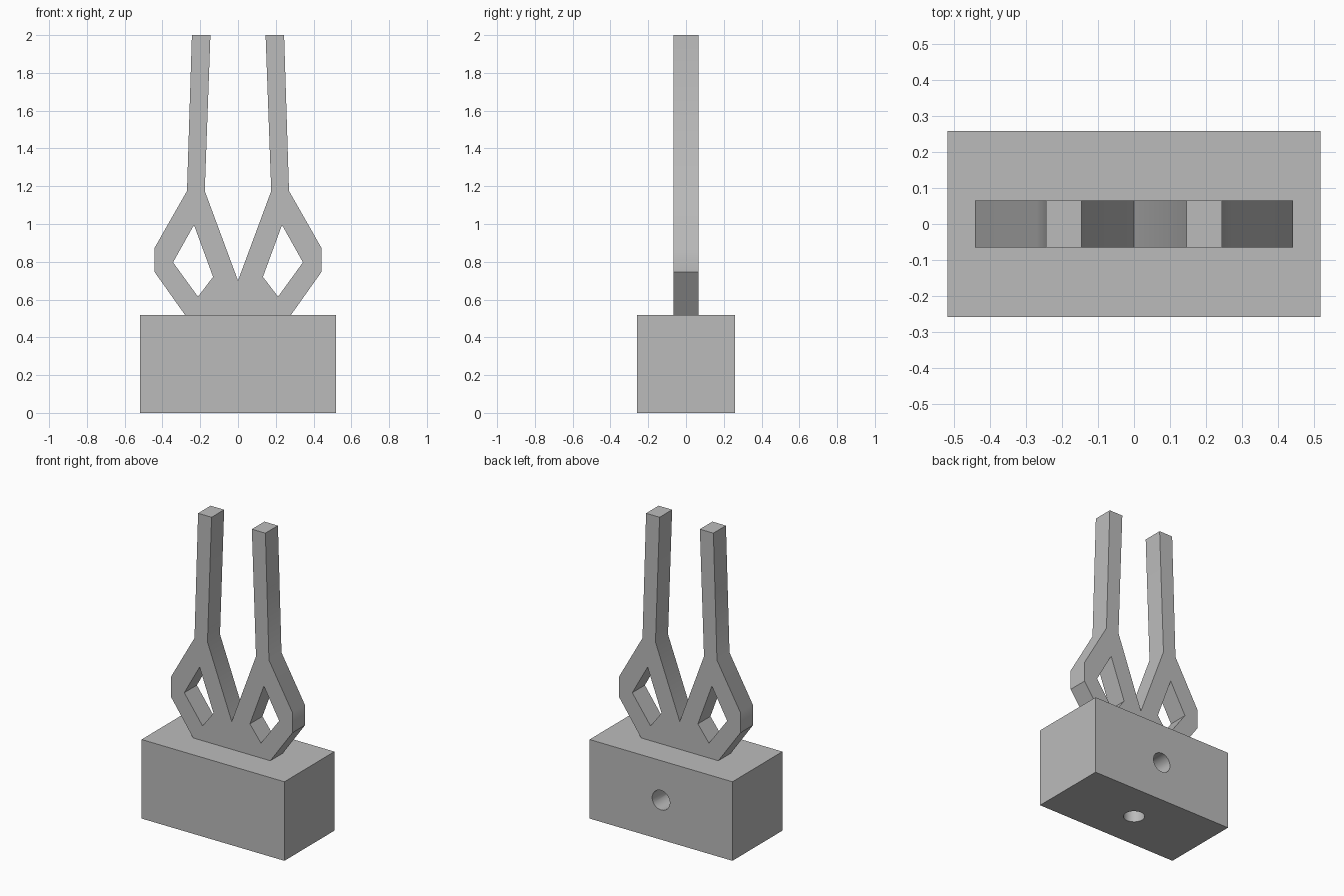
import bpy
import math

if "Cube" in bpy.data.objects:
    bpy.data.objects.remove(bpy.data.objects["Cube"], do_unlink=True)

W, D, H = 1.036, 0.518, 0.518      # base block size
HOLE_R = 0.064                     # air channel radius
FINGER_HALF = 0.065                # half thickness of the fingers

grey = bpy.data.materials.new("plain_grey")
grey.use_nodes = True
colour = (0.5, 0.5, 0.5, 1.0)
grey.diffuse_color = colour
grey.node_tree.nodes["Principled BSDF"].inputs["Base Color"].default_value = colour


def activate(obj):
    bpy.ops.object.select_all(action='DESELECT')
    obj.select_set(True)
    bpy.context.view_layer.objects.active = obj


def finish(obj, angle):
    obj.data.materials.clear()
    obj.data.materials.append(grey)
    activate(obj)
    bpy.ops.object.shade_smooth_by_angle(angle=math.radians(angle))


def drill(target, location, rotation, depth):
    """Cut a round hole into the target."""
    bpy.ops.mesh.primitive_cylinder_add(vertices=48, radius=HOLE_R, depth=depth,
                                        location=location, rotation=rotation)
    cutter = bpy.context.object
    cutter.hide_render = True
    cut = target.modifiers.new("drill", 'BOOLEAN')
    cut.operation = 'DIFFERENCE'
    cut.solver = 'EXACT'
    cut.object = cutter
    activate(target)
    bpy.ops.object.modifier_apply(modifier=cut.name)
    bpy.data.objects.remove(cutter, do_unlink=True)


# Base block with a channel entering from the back and from below
bpy.ops.mesh.primitive_cube_add(size=1, location=(0, 0, H / 2))
block = bpy.context.object
block.name = "base_block"
block.scale = (W, D, H)
bpy.ops.object.transform_apply(location=True, rotation=True, scale=True)
drill(block, (0, 0, H / 4), (0, 0, 0), H / 2 + 2 * HOLE_R)
drill(block, (0, D / 4 + 0.05, H / 2), (math.pi / 2, 0, 0), D / 2 + 0.1)
finish(block, 30)

# Gripper profile: half outline from the base corner up to the finger and into the V
half = [(0.28, H), (0.441, 0.745), (0.441, 0.875), (0.27, 1.175),
        (0.244, 2.0), (0.146, 2.0), (0.176, 1.175)]
window = [(0.233, 0.995), (0.344, 0.797), (0.212, 0.615), (0.132, 0.72)]


def mirrored(points):
    return [(-x, z) for x, z in reversed(points)]


outline = half + [(0, 0.7)] + mirrored(half)

curve = bpy.data.curves.new("gripper_profile", 'CURVE')
curve.dimensions = '2D'
curve.fill_mode = 'BOTH'
curve.extrude = FINGER_HALF
for loop in (outline, window, mirrored(window)):
    spline = curve.splines.new('POLY')
    spline.points.add(len(loop) - 1)
    for point, (x, z) in zip(spline.points, loop):
        point.co = (x, z, 0, 1)
    spline.use_cyclic_u = True

fingers = bpy.data.objects.new("gripper_fingers", curve)
bpy.context.collection.objects.link(fingers)
fingers.rotation_euler = (math.pi / 2, 0, 0)
activate(fingers)
bpy.ops.object.convert(target='MESH')
fingers = bpy.context.object
bpy.ops.object.transform_apply(location=True, rotation=True, scale=True)

# Weld the caps to the walls and make the normals consistent
bpy.ops.object.mode_set(mode='EDIT')
bpy.ops.mesh.select_all(action='SELECT')
bpy.ops.mesh.remove_doubles(threshold=0.0005)
bpy.ops.mesh.normals_make_consistent(inside=False)
bpy.ops.object.mode_set(mode='OBJECT')
finish(fingers, 31)
